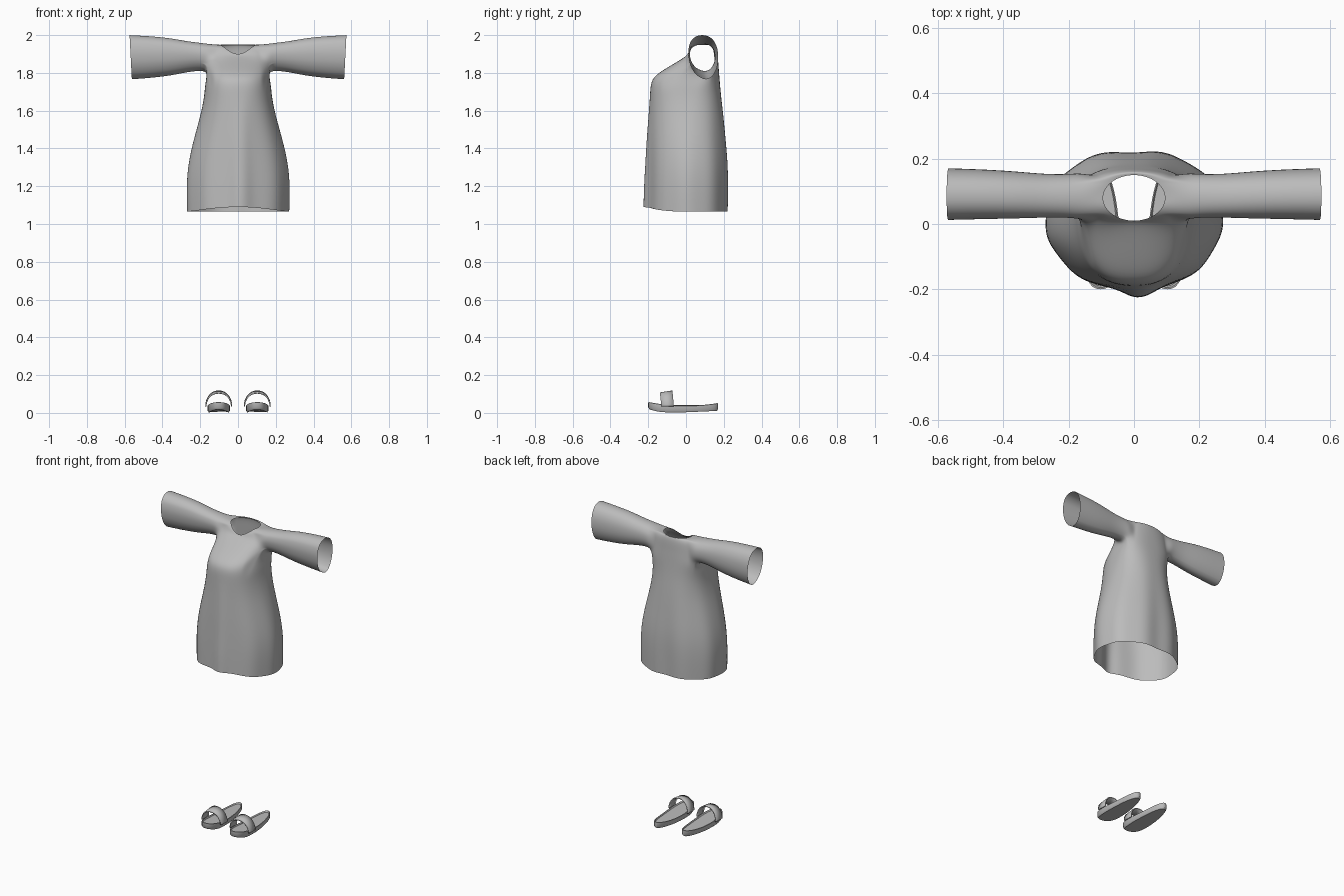
import bpy, bmesh
from math import sin, cos, pi, atan2, exp, copysign

cube = bpy.data.objects.get("Cube")
if cube:
    bpy.data.objects.remove(cube, do_unlink=True)

grey = bpy.data.materials.new("plain grey")
grey.use_nodes = True
grey.diffuse_color = (0.5, 0.5, 0.5, 1)
grey.node_tree.nodes["Principled BSDF"].inputs["Base Color"].default_value = (0.5, 0.5, 0.5, 1)


def spow(v, n):
    """Signed power used for rounded-square sections."""
    return copysign(abs(v) ** (2 / n), v)


def finish(name, bm, angle):
    bmesh.ops.recalc_face_normals(bm, faces=bm.faces)
    mesh = bpy.data.meshes.new(name)
    bm.to_mesh(mesh)
    bm.free()
    mesh.materials.append(grey)
    ob = bpy.data.objects.new(name, mesh)
    bpy.context.collection.objects.link(ob)
    bpy.ops.object.select_all(action="DESELECT")
    ob.select_set(True)
    bpy.context.view_layer.objects.active = ob
    bpy.ops.object.shade_smooth_by_angle(angle=angle)
    return ob


def bridge(bm, a, b):
    for i in range(len(a)):
        k = (i + 1) % len(a)
        bm.faces.new((a[i], a[k], b[k], b[i]))


# Dress body sections: front z, side z, half width, front y, back y, middle y, squareness
BODY = [
    (1.09, 1.066, .270, -.205, .228, .02, 2.1),
    (1.20, 1.20, .274, -.203, .230, .02, 2.1),
    (1.32, 1.32, .265, -.200, .228, .02, 2.1),
    (1.45, 1.45, .235, -.198, .215, .02, 2.1),
    (1.58, 1.58, .197, -.193, .200, .02, 2.2),
    (1.68, 1.68, .178, -.190, .186, .03, 2.4),
    (1.745, 1.74, .175, -.188, .180, .05, 2.5),
    (1.785, 1.79, .175, -.167, .176, .08, 2.5),
    (1.825, 1.83, .170, -.105, .173, .087, 2.4),
    (1.86, 1.865, .170, -.045, .170, .087, 2.3),
    (1.882, 1.90, .168, -.010, .168, .087, 2.2),
    (1.893, 1.93, .165, .003, .165, .087, 2.1),
    (1.898, 1.948, .145, .007, .160, .085, 2),
    (1.90, 1.95, .120, .009, .156, .083, 2),
    (1.90, 1.948, .095, .010, .150, .08, 2),
]
# Sleeve sections: x, low z, high z, front y, back y
SLEEVE = [
    (.165, 1.803, 1.955, .015, .160),
    (.200, 1.812, 1.960, .020, .156),
    (.270, 1.805, 1.968, .020, .156),
    (.350, 1.787, 1.984, .017, .164),
    (.450, 1.774, 1.994, .015, .171),
    (.568, 1.765, 2.000, .012, .175),
]
N, LOW, HIGH, K = 48, 7, 12, 5    # segments and the armhole patch

bm = bmesh.new()
grid = []
for zf, zs, hw, yf, yb, yc, n in BODY:
    ring = []
    loose = max(0, min(1, (1.7 - zs) / 0.5))
    for i in range(N):
        t = 2 * pi * i / N
        c, s = cos(t), sin(t)
        x = hw * spow(c, n)
        y = yc + ((yb - yc) if s > 0 else (yc - yf)) * spow(s, n)
        # soft cloth folds, a front ridge and a shallow back hollow
        fold = 1 + .012 * loose * cos(9 * t + 1)
        x, y = x * fold, yc + (y - yc) * fold
        if s < 0:
            y -= .024 * loose * exp(-((x - .015) / .04) ** 2)
        else:
            y -= .010 * loose * exp(-(x / .06) ** 2)
        z = zs + (zf - zs) * max(0, -s) ** 3
        ring.append(bm.verts.new((x, y, z)))
    grid.append(ring)

for j in range(len(grid) - 1):
    for i in range(N):
        away = min(abs((i + .5 - c + N / 2) % N - N / 2) for c in (0, N // 2))
        if LOW <= j < HIGH and away < K:
            continue    # armhole
        k = (i + 1) % N
        bm.faces.new((grid[j][i], grid[j][k], grid[j + 1][k], grid[j + 1][i]))


def sleeve_point(sec, a, side):
    x, z0, z1, y0, y1 = sec
    up = sin(a)
    y = (y0 + y1) / 2 + (y1 - y0) / 2 * spow(cos(a), 2.1) * (1 + .12 * up)
    return side * (x + .006 * up), y - .008 * up, (z0 + z1) / 2 + (z1 - z0) / 2 * up


# Sleeves grow out of the armhole border
for side, mid in ((1, 0), (-1, N // 2)):
    path = [(LOW, d) for d in range(-K, K + 1)]
    path += [(j, K) for j in range(LOW + 1, HIGH + 1)]
    path += [(HIGH, d) for d in range(K - 1, -K - 1, -1)]
    path += [(j, -K) for j in range(HIGH - 1, LOW, -1)]
    loop = [grid[j][(mid + side * d) % N] for j, d in path]
    angles = [atan2((v.co.z - 1.878) / .076, (v.co.y - .087) / .073) for v in loop]
    for v, a in zip(loop, angles):
        v.co = sleeve_point(SLEEVE[0], a, side)
    # even out the angles toward the cuff
    count = len(loop)
    start = angles[0]
    for m, sec in enumerate(SLEEVE[1:], 1):
        new = []
        for q, a in enumerate(angles):
            new.append(bm.verts.new(sleeve_point(sec, a, side)))
        bridge(bm, loop, new)
        loop = new

dress = finish("dress", bm, pi)
sub = dress.modifiers.new("smooth cloth", "SUBSURF")
sub.levels = sub.render_levels = 2


# Sandals: a shaped sole with a footbed, and one broad strap
def top_z(y):
    return .036 + .016 * (y / .18) ** 2


def bottom_z(y):
    return .003 + (.018 * ((-.1 - y) / .1) ** 2 if y < -.1 else .008 * max(0, y) / .17)


def sole_ring(bm, side, scale, height):
    ring = []
    for i in range(40):
        t = 2 * pi * i / 40
        s = spow(sin(t), 2.3)
        y = -.015 + .185 * s * (1 - (1 - scale) * .4)
        x = .102 + (.057 - .012 * s) * spow(cos(t), 2.3) * scale
        ring.append(bm.verts.new((side * x, y, height(y))))
    return ring


def sandal(side, label):
    bm = bmesh.new()
    layers = [(.9, bottom_z), (1, lambda y: bottom_z(y) + .008),
              (1, top_z), (.93, lambda y: top_z(y) + .002),
              (.86, lambda y: top_z(y) - .006)]
    rings = [sole_ring(bm, side, s, h) for s, h in layers]
    for a, b in zip(rings, rings[1:]):
        bridge(bm, a, b)
    bm.faces.new(rings[0])
    bm.faces.new(rings[-1])
    finish(label + "_sole", bm, .7)

    bm = bmesh.new()
    rows = []
    for i in range(25):
        t = pi * i / 24
        row = []
        for f in (0, .5, 1):
            x = side * (.102 + .068 * spow(cos(t), 2.2))
            y = -.130 + .066 * f - .008 * sin(t)
            row.append(bm.verts.new((x, y, .034 + (.071 + .010 * f) * sin(t))))
        rows.append(row)
    for a, b in zip(rows, rows[1:]):
        for f in (0, 1):
            bm.faces.new((a[f], a[f + 1], b[f + 1], b[f]))
    strap = finish(label + "_strap", bm, .7)
    thick = strap.modifiers.new("thickness", "SOLIDIFY")
    thick.thickness = .007
    thick.offset = 0


sandal(1, "left_sandal")
sandal(-1, "right_sandal")
